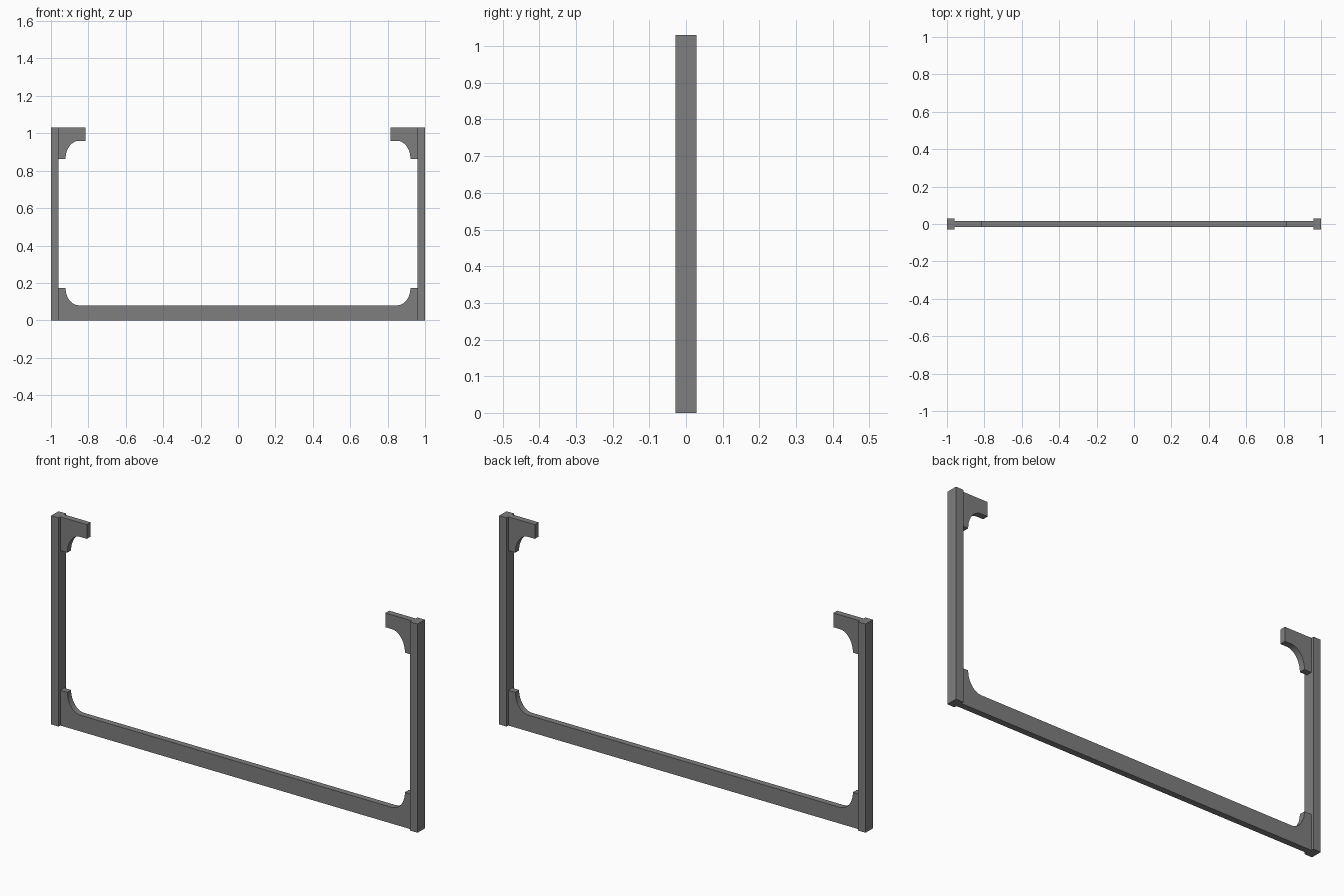
import bpy, bmesh, math

if "Cube" in bpy.data.objects:
    bpy.data.objects.remove(bpy.data.objects["Cube"])

HEIGHT = 1.03
POST_IN, POST_DEPTH = 0.96, 0.057   # inner post face, post depth
RAIL_DEPTH = 0.03
LIP, ARC_END = 0.922, 0.85          # curve starts and ends at these x

grey = bpy.data.materials.new("mid grey")
grey.use_nodes = True
grey.diffuse_color = (0.21, 0.21, 0.21, 1)
grey.node_tree.nodes["Principled BSDF"].inputs["Base Color"].default_value = grey.diffuse_color


def extrude_profile(name, points, depth):
    """Extrude an x-z outline evenly about y = 0."""
    bm = bmesh.new()
    face = bm.faces.new([bm.verts.new((x, -depth / 2, z)) for x, z in points])
    result = bmesh.ops.extrude_face_region(bm, geom=[face])
    moved = [v for v in result["geom"] if isinstance(v, bmesh.types.BMVert)]
    bmesh.ops.translate(bm, verts=moved, vec=(0, depth, 0))
    bmesh.ops.recalc_face_normals(bm, faces=bm.faces)
    mesh = bpy.data.meshes.new(name)
    bm.to_mesh(mesh)
    bm.free()
    mesh.materials.append(grey)
    obj = bpy.data.objects.new(name, mesh)
    bpy.context.collection.objects.link(obj)
    return obj


def fillet(z_lip, z_flat, steps=10):
    """Concave curve from the post lip to the flat edge."""
    points = []
    for i in range(steps + 1):
        a = math.pi / 2 * i / steps
        points.append((ARC_END + (LIP - ARC_END) * math.cos(a),
                       z_lip + (z_flat - z_lip) * math.sin(a)))
    return points


def flip(points):
    return [(-x, z) for x, z in points]


# Bottom rail with curved ends
half = [(POST_IN, 0), (POST_IN, 0.174)] + fillet(0.174, 0.08)
extrude_profile("bottom_rail", half + flip(half)[::-1], RAIL_DEPTH)

# Posts and upper corner brackets
post = [(POST_IN, 0), (1, 0), (1, HEIGHT), (POST_IN, HEIGHT)]
bracket = ([(POST_IN, HEIGHT), (POST_IN, 0.863)] + fillet(0.863, 0.96)
           + [(0.815, 0.96), (0.815, HEIGHT)])
for side, place in (("left", list), ("right", flip)):
    extrude_profile(side + "_post", place(post), POST_DEPTH)
    extrude_profile(side + "_upper_bracket", place(bracket), RAIL_DEPTH)
